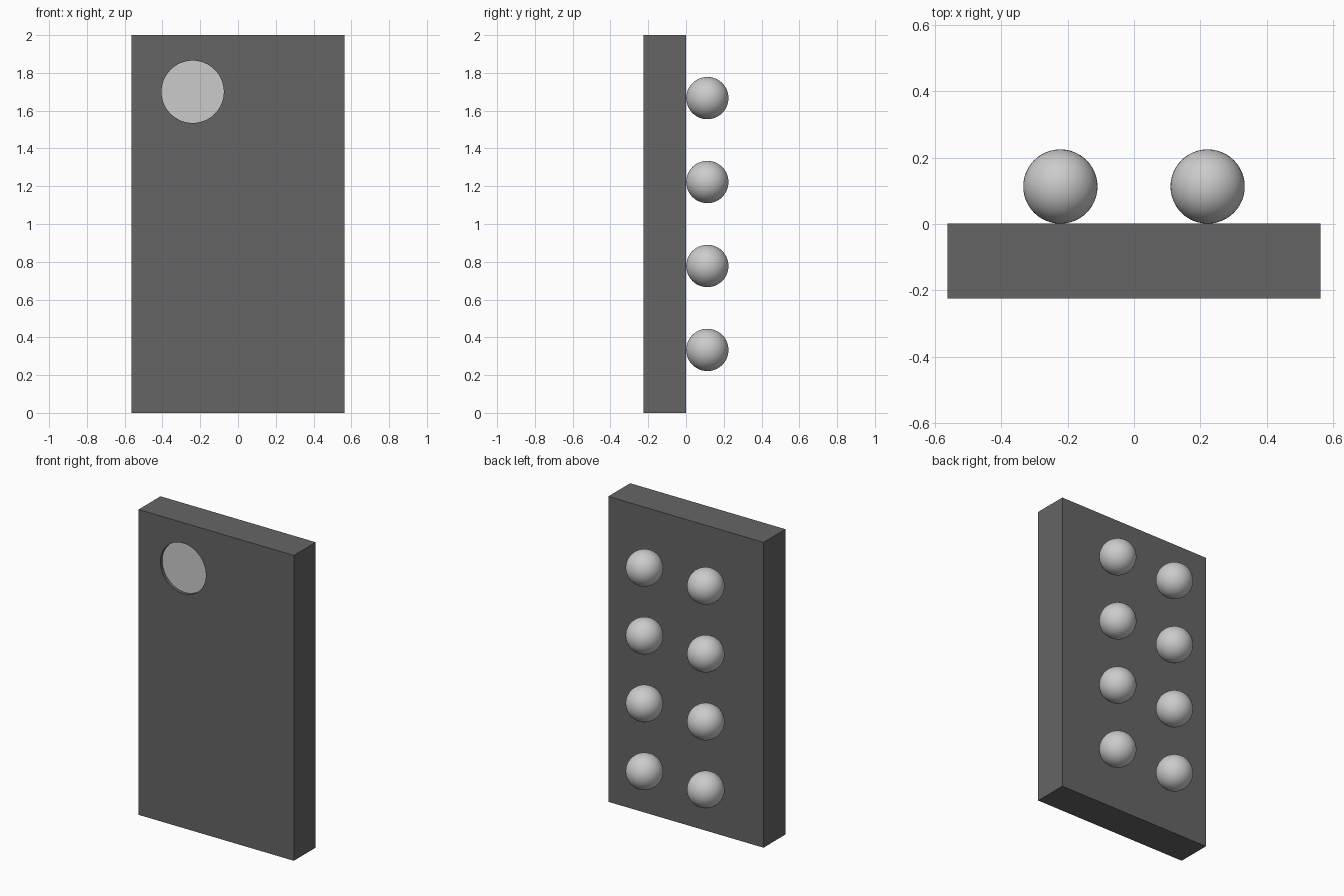
import bpy, math

if "Cube" in bpy.data.objects:
    bpy.data.objects.remove(bpy.data.objects["Cube"])

dark = bpy.data.materials.new("dark_grey")
dark.diffuse_color = (0.13, 0.13, 0.13, 1)
dark.use_nodes = True
dark.node_tree.nodes["Principled BSDF"].inputs["Base Color"].default_value = dark.diffuse_color

DEPTH = 0.02            # depth of the round recess
FRONT, BACK = -0.225, 0.001


def disc(name, radius, y0, y1):
    """Cylinder along y at the dial position."""
    bpy.ops.mesh.primitive_cylinder_add(
        vertices=64, radius=radius, depth=y1 - y0,
        location=(-0.24, (y0 + y1) / 2, 1.70), rotation=(math.pi / 2, 0, 0))
    ob = bpy.context.object
    ob.name = name
    return ob


# Upright slab
bpy.ops.mesh.primitive_cube_add(size=1, location=(0, (FRONT + BACK) / 2, 1))
slab = bpy.context.object
slab.name = "slab"
slab.scale = (1.125, BACK - FRONT, 2)
bpy.ops.object.transform_apply(location=False, rotation=False, scale=True)
slab.data.materials.append(dark)

# Shallow round recess in the front, applied at once so the cutter can go
cutter = disc("recess_cutter", 0.165, FRONT - 0.1, FRONT + DEPTH + 0.01)
mod = slab.modifiers.new("recess", 'BOOLEAN')
mod.operation = 'DIFFERENCE'
mod.solver = 'EXACT'
mod.object = cutter
bpy.context.view_layer.objects.active = slab
bpy.ops.object.modifier_apply(modifier=mod.name)
bpy.data.objects.remove(cutter)

# Pale disc lying in the recess
disc("recess_disc", 0.165, FRONT + DEPTH, FRONT + DEPTH + 0.01)

# Two columns of four balls on the back
for col, x in enumerate((-0.222, 0.222)):
    for row in range(4):
        bpy.ops.mesh.primitive_uv_sphere_add(
            segments=48, ring_count=24, radius=0.112,
            location=(x, 0.113, (1.5 + 2 * row) * 2 / 9))
        ball = bpy.context.object
        ball.name = f"ball_{col}_{row}"
        bpy.ops.object.shade_smooth()
